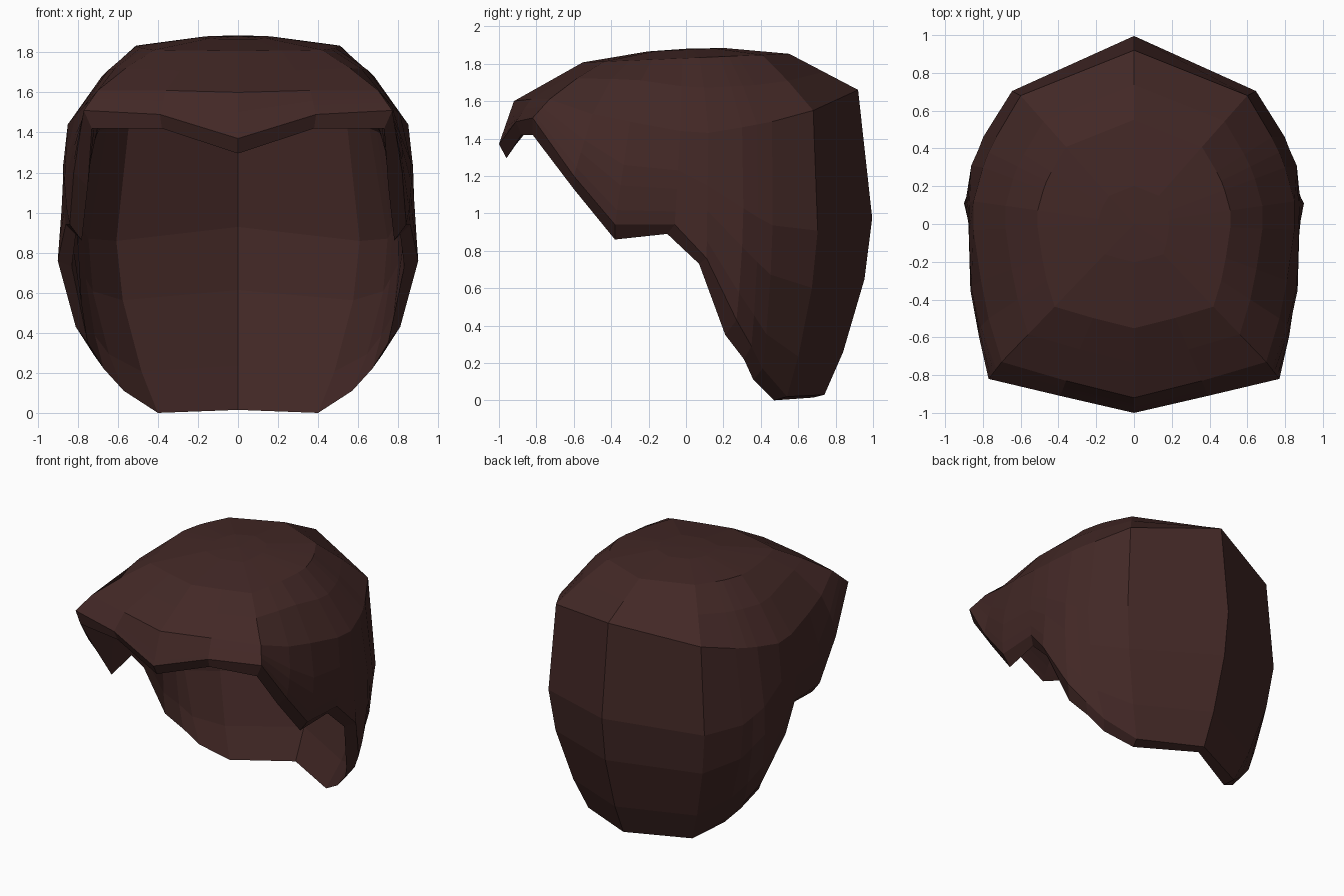
import bpy, bmesh
from mathutils import Vector as V

if "Cube" in bpy.data.objects:
    bpy.data.objects.remove(bpy.data.objects["Cube"])

# Half profiles, from front centre round the right side to back centre
brow = [(0, -.92, 1.60), (.36, -.83, 1.61), (.70, -.73, 1.61), (.77, -.50, 1.53),
        (.81, -.30, 1.49), (.85, -.03, 1.44), (.85, .12, 1.43), (.80, .30, 1.46),
        (.77, .38, 1.475), (.73, .46, 1.49), (.60, .68, 1.55), (0, .92, 1.66)]
hem_outer = [(0, -1, 1.37), (.39, -.91, 1.49), (.77, -.82, 1.51), (.82, -.60, 1.20),
             (.84, -.38, .94), (.86, -.06, .94), (.90, .11, .76), (.81, .27, .43),
             (.72, .35, .29), (.61, .41, .17), (.43, .54, .02), (0, .74, .03)]
hem_inner = [(0, -.96, 1.295), (.38, -.88, 1.42), (.73, -.82, 1.42), (.75, -.60, 1.13),
             (.78, -.38, .86), (.81, -.10, .89), (.83, .07, .73), (.75, .21, .35),
             (.67, .31, .22), (.57, .36, .11), (.40, .47, 0), (0, .68, .015)]
# Outward swell of each column between brow and hem
swell = [(0, 0), (0, 0), (0, 0), (.02, 0), (.04, 0), (.02, 0), (0, 0),
         (.06, .02), (.08, .02), (.12, .025), (.12, .085), (0, .155)]
# Lift of the slope between crown and brow
lift = [0, 0, .01, .045, .055, .045, .04, .03, .025, .02, .01, 0]


def full_ring(half):
    half = [V(p) for p in half]
    return half + [V((-p.x, p.y, p.z)) for p in reversed(half[1:-1])]


def wall(top, bottom, t, k=1.0):
    f = 4 * t * (1 - t) * k
    return [V(a).lerp(V(b), t) + V((s[0] * f, s[1] * f, 0))
            for a, b, s in zip(top, bottom, swell)]


def dome(ring, scale, z, tilt=.025):
    return [(p[0] * scale, p[1] * scale, z + tilt * p[1]) for p in ring]


def slope(a, b):
    return [V(p).lerp(V(q), .5) + V((0, 0, h)) for p, q, h in zip(a, b, lift)]


# Rings run from the crown down the outside, under the hem and up the inside
inner_brow = [(x * .9, y * .9, z - .07) for x, y, z in brow]
upper = dome(brow, .6, 1.83)
inner_upper = dome(inner_brow, .6, 1.75)
steps = (.42, .62, .86)
rings = [dome(brow, .22, 1.875, .01), upper, slope(upper, brow), brow]
rings += [wall(brow, hem_outer, t) for t in steps]
rings += [hem_outer, hem_inner]
rings += [wall(inner_brow, hem_inner, t, 1.08) for t in reversed(steps)]
rings += [inner_brow, slope(inner_upper, inner_brow), inner_upper]

# Hair shell
bm = bmesh.new()
loops = [[bm.verts.new(p) for p in full_ring(r)] for r in rings]
n = len(loops[0])
for a, b in zip(loops, loops[1:]):
    for i in range(n):
        j = (i + 1) % n
        bm.faces.new((a[i], a[j], b[j], b[i]))
for loop, z in ((loops[0], 1.88), (loops[-1], 1.79)):
    tip = bm.verts.new((0, 0, z))
    for i in range(n):
        bm.faces.new((tip, loop[i], loop[(i + 1) % n]))
bmesh.ops.recalc_face_normals(bm, faces=bm.faces)
mesh = bpy.data.meshes.new("hair_shell")
bm.to_mesh(mesh)
bm.free()
hair = bpy.data.objects.new("hair_shell", mesh)
bpy.context.collection.objects.link(hair)

# Dark brown
mat = bpy.data.materials.new("dark_brown")
mat.diffuse_color = (.055, .021, .019, 1)
mat.use_nodes = True
mat.node_tree.nodes["Principled BSDF"].inputs["Base Color"].default_value = mat.diffuse_color
mesh.materials.append(mat)
